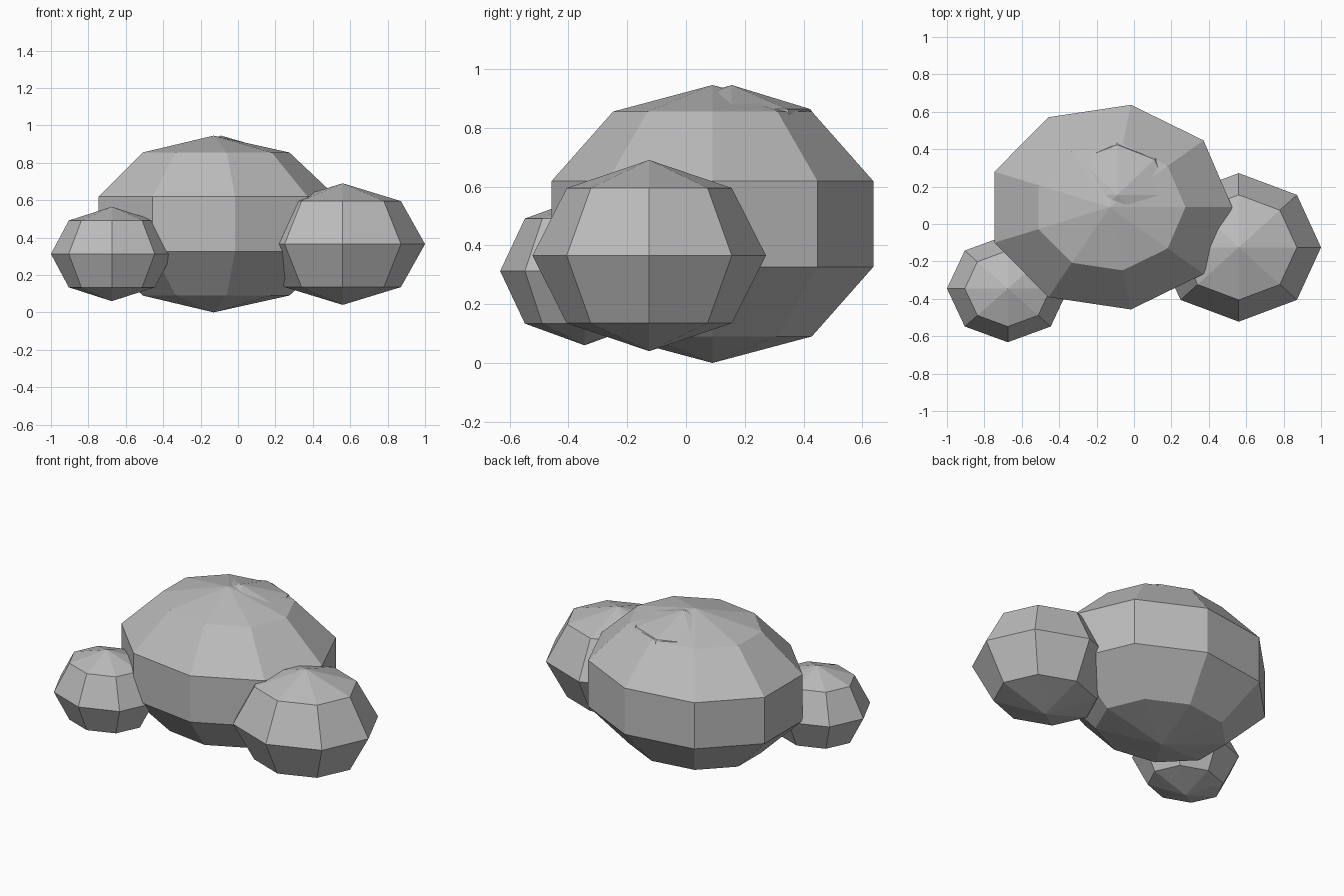
import bpy
import bmesh
from math import sin, cos, pi

cube = bpy.data.objects.get("Cube")
if cube:
    bpy.data.objects.remove(cube, do_unlink=True)

GREY = (0.5, 0.5, 0.5, 1)
stone = bpy.data.materials.new("stone grey")
stone.use_nodes = True
stone.diffuse_color = GREY
stone.node_tree.nodes["Principled BSDF"].inputs["Base Color"].default_value = GREY


def faceted_boulder(name, centre, radii, segments, rings):
    """Flat-shaded ellipsoid with its first column of corners on +x."""
    bm = bmesh.new()
    loops = []
    for r in range(1, rings):
        tilt = pi * r / rings
        loop = []
        for s in range(segments):
            turn = 2 * pi * s / segments
            loop.append(bm.verts.new((radii[0] * sin(tilt) * cos(turn),
                                      radii[1] * sin(tilt) * sin(turn),
                                      radii[2] * cos(tilt))))
        loops.append(loop)
    top = bm.verts.new((0, 0, radii[2]))
    bottom = bm.verts.new((0, 0, -radii[2]))
    for s in range(segments):
        n = (s + 1) % segments
        bm.faces.new((top, loops[0][s], loops[0][n]))
        bm.faces.new((bottom, loops[-1][n], loops[-1][s]))
        for upper, lower in zip(loops, loops[1:]):
            bm.faces.new((upper[s], lower[s], lower[n], upper[n]))
    mesh = bpy.data.meshes.new(name)
    bm.to_mesh(mesh)
    bm.free()
    mesh.materials.append(stone)
    obj = bpy.data.objects.new(name, mesh)
    obj.location = centre
    bpy.context.collection.objects.link(obj)
    return obj


# Large central mass
faceted_boulder("main_boulder", (-0.13, 0.09, 0.4725), (0.689, 0.584, 0.4725), 9, 5)
# Smaller lobes at either side
faceted_boulder("left_boulder", (0.56, -0.125, 0.365), (0.44, 0.397, 0.325), 8, 4)
faceted_boulder("right_boulder", (-0.675, -0.345, 0.3125), (0.325, 0.287, 0.2525), 8, 4)
# Buried lobe that just breaks through the crown
faceted_boulder("crown_boulder", (-0.09, 0.155, 0.665), (0.40, 0.38, 0.28), 8, 4)
